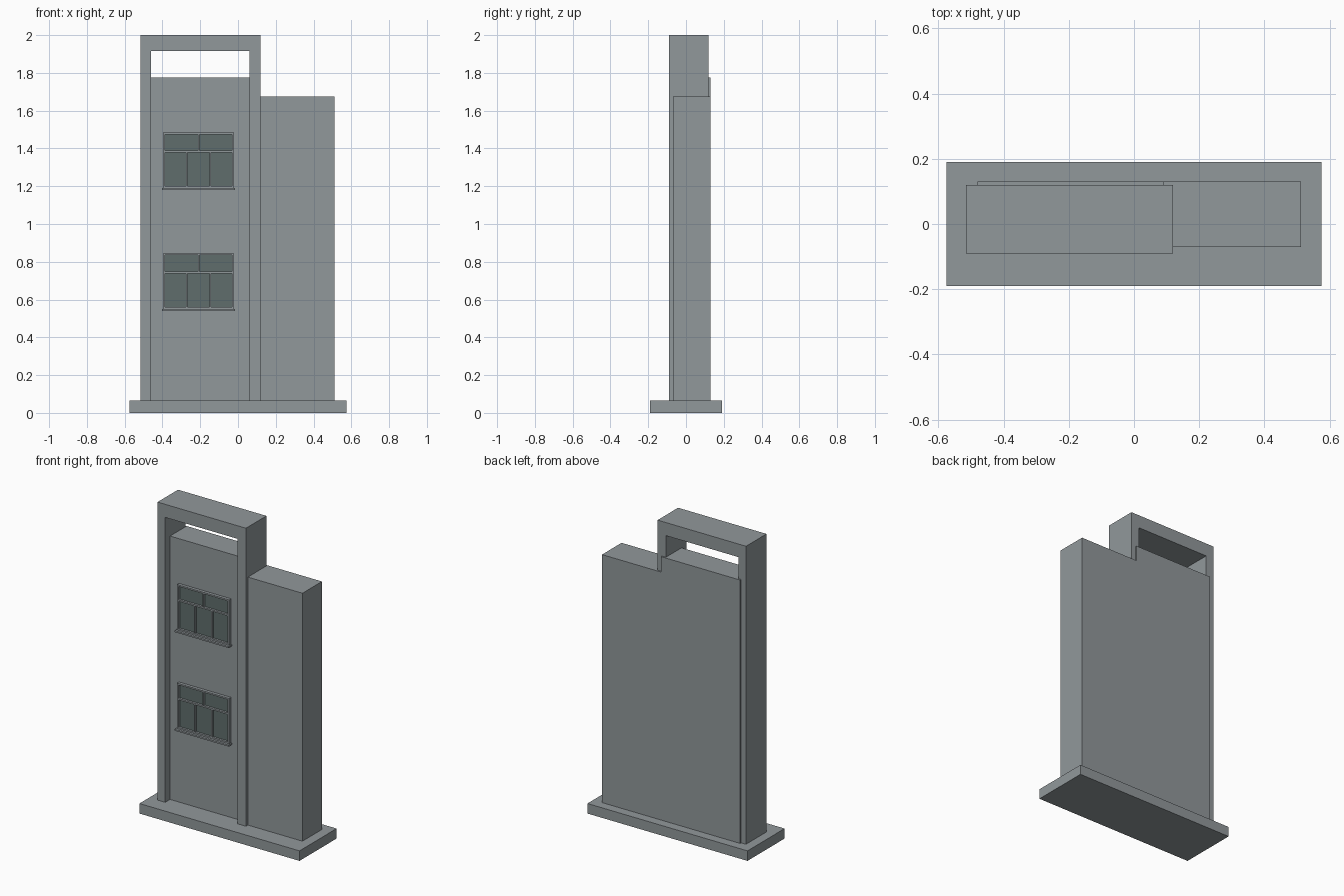
import bpy
import bmesh

if "Cube" in bpy.data.objects:
    bpy.data.objects.remove(bpy.data.objects["Cube"])


def material(name, rgb):
    m = bpy.data.materials.new(name)
    m.diffuse_color = (*rgb, 1)
    m.use_nodes = True
    m.node_tree.nodes["Principled BSDF"].inputs["Base Color"].default_value = m.diffuse_color
    return m


CONCRETE = material("grey concrete", (0.283, 0.314, 0.328))
GLASS = material("dark green glass", (0.115, 0.155, 0.15))


def add_object(name, bm, mat):
    bmesh.ops.recalc_face_normals(bm, faces=bm.faces)
    mesh = bpy.data.meshes.new(name)
    bm.to_mesh(mesh)
    bm.free()
    mesh.materials.append(mat)
    obj = bpy.data.objects.new(name, mesh)
    bpy.context.collection.objects.link(obj)
    return obj


def extrude_profile(name, points, y0, y1, mat):
    """Extrude an x-z outline from y0 to y1."""
    bm = bmesh.new()
    face = bm.faces.new([bm.verts.new((x, y0, z)) for x, z in points])
    new = bmesh.ops.extrude_face_region(bm, geom=[face])["geom"]
    verts = [v for v in new if isinstance(v, bmesh.types.BMVert)]
    bmesh.ops.translate(bm, verts=verts, vec=(0, y1 - y0, 0))
    return add_object(name, bm, mat)


def box(name, x0, x1, y0, y1, z0, z1, mat=CONCRETE):
    return extrude_profile(name, [(x0, z0), (x1, z0), (x1, z1), (x0, z1)], y0, y1, mat)


BASE_TOP = 0.065
WALL_FRONT = -0.04

# Ground slab
box("base_slab", -0.575, 0.575, -0.19, 0.19, 0, BASE_TOP)

# Stepped wall: recessed tall bay and thicker low wing with a shared back
box("tall_wall", -0.48, 0.09, WALL_FRONT, 0.13, BASE_TOP, 1.775)
box("side_wing", 0.09, 0.512, -0.07, 0.13, BASE_TOP, 1.675)

# Portal frame around the tall bay
extrude_profile("portal_frame", [
    (-0.515, BASE_TOP), (-0.46, BASE_TOP), (-0.46, 1.915), (0.06, 1.915),
    (0.06, BASE_TOP), (0.12, BASE_TOP), (0.12, 2.0), (-0.515, 2.0)],
    -0.09, 0.12, CONCRETE)


def window(label, z):
    """Window with two upper and three lower panes, z = sill top."""
    left, right, top, bar = -0.396, -0.022, z + 0.295, 0.01
    front = -0.06
    split = z + 0.193
    box(label + "_glass", left + 0.005, right - 0.005, -0.046, WALL_FRONT,
        z + 0.005, top - 0.005, GLASS)

    # Outer frame, transom and mullions
    bars = [(left, left + bar, z, top), (right - bar, right, z, top),
            (left + bar, right - bar, top - bar, top),
            (left + bar, right - bar, z, z + bar),
            (left + bar, right - bar, split - 0.005, split + 0.005)]
    width = right - left
    for count, low, high in ((2, split + 0.005, top - bar), (3, z + bar, split - 0.005)):
        for i in range(1, count):
            x = left + width * i / count
            bars.append((x - 0.004, x + 0.004, low, high))
    for i, (x0, x1, z0, z1) in enumerate(bars):
        box(f"{label}_bar_{i}", x0, x1, front, WALL_FRONT, z0, z1)

    # Projecting sill
    box(label + "_sill", left - 0.007, right + 0.007, -0.075, WALL_FRONT, z - 0.01, z)


window("lower_window", 0.55)
window("upper_window", 1.19)
